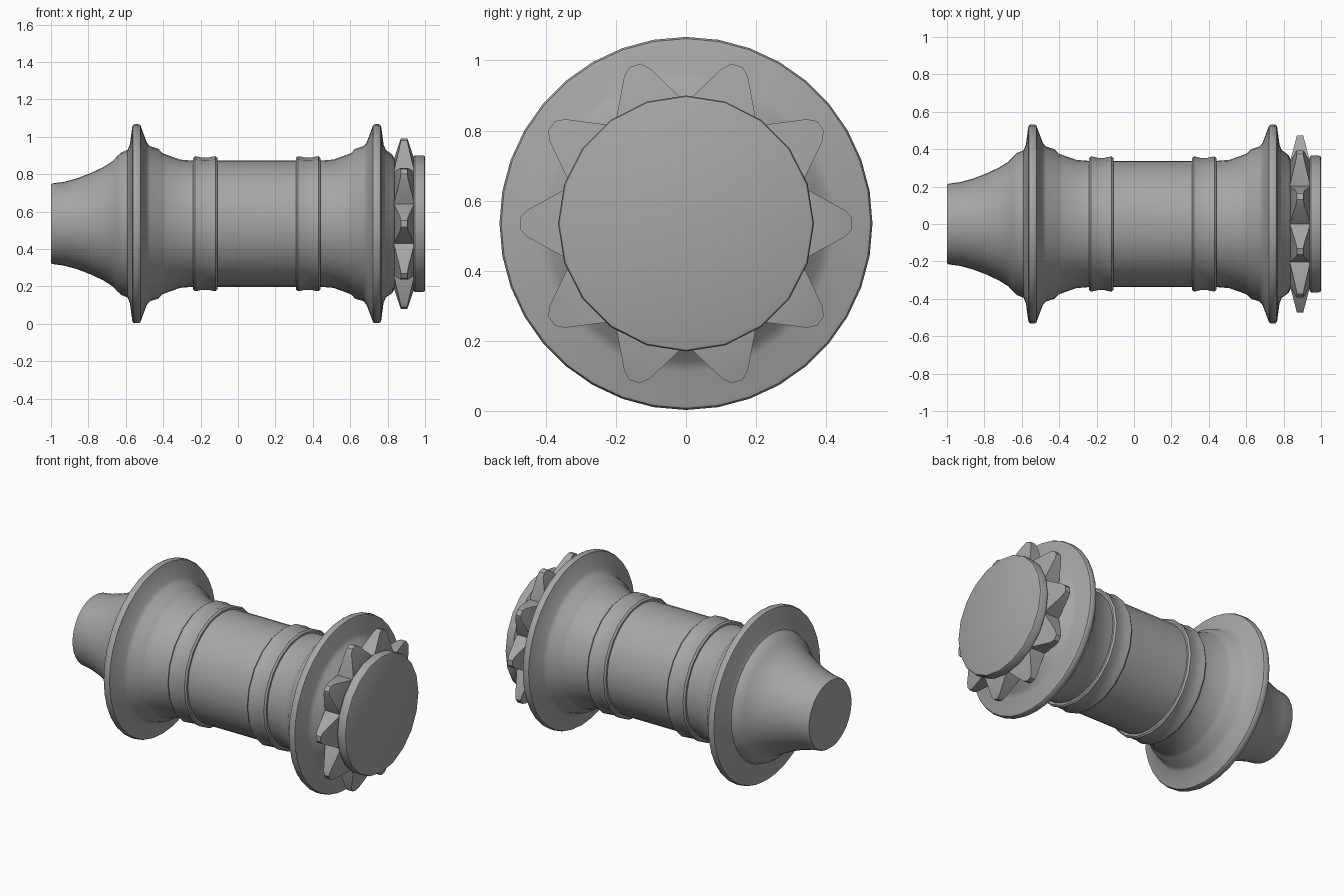
import bpy, bmesh, math

cube = bpy.data.objects.get("Cube")
if cube:
    bpy.data.objects.remove(cube, do_unlink=True)

AXIS_Z = 0.535
MID = 0.1          # mirror plane of the spool's waist

grey = bpy.data.materials.new("plain_grey")
grey.use_nodes = True
colour = (0.38, 0.38, 0.38, 1)
grey.diffuse_color = colour
grey.node_tree.nodes["Principled BSDF"].inputs["Base Color"].default_value = colour


def finish(name, bm, smooth_angle):
    bmesh.ops.recalc_face_normals(bm, faces=bm.faces)
    mesh = bpy.data.meshes.new(name)
    bm.to_mesh(mesh)
    bm.free()
    mesh.materials.append(grey)
    obj = bpy.data.objects.new(name, mesh)
    obj.location.z = AXIS_Z
    bpy.context.collection.objects.link(obj)
    bpy.ops.object.select_all(action='DESELECT')
    obj.select_set(True)
    bpy.context.view_layer.objects.active = obj
    bpy.ops.object.shade_smooth_by_angle(angle=math.radians(smooth_angle))


def lathe(name, profile, sides, smooth_angle=40):
    """Spin an (x, radius) profile around the x axis and cap both ends."""
    bm = bmesh.new()
    rings = []
    for x, r in profile:
        angles = [math.tau * i / sides for i in range(sides)]
        rings.append([bm.verts.new((x, r * math.sin(a), r * math.cos(a))) for a in angles])
    for a, b in zip(rings, rings[1:]):
        for i in range(sides):
            j = (i + 1) % sides
            bm.faces.new((a[i], a[j], b[j], b[i]))
    bm.faces.new(rings[0])
    bm.faces.new(rings[-1])
    finish(name, bm, smooth_angle)


def mirrored(profile):
    return [(2 * MID - x, r) for x, r in reversed(profile)]


# Spool body: tapered snout, two flared flanges and a straight waist
snout = [(-1, .21), (-.99, .216), (-.93, .224), (-.86, .243), (-.79, .27),
         (-.72, .303), (-.67, .335), (-.645, .362), (-.625, .38)]
flange = [(-.59, .395), (-.578, .425), (-.566, .515), (-.562, .527), (-.553, .532),
          (-.532, .532), (-.522, .527), (-.516, .51), (-.488, .435), (-.472, .415),
          (-.425, .4), (-.405, .378), (-.385, .37), (-.31, .343), (-.25, .338)]
hub = [(.825, .37), (.84, .34), (.94, .335)]
lathe("spool_body", snout + flange + mirrored(flange) + hub, 36)

# Raised bands around the waist
band = [(-.24, .33), (-.24, .352), (-.23, .361), (-.215, .359), (-.195, .354),
        (-.155, .354), (-.135, .359), (-.12, .361), (-.11, .352), (-.11, .33)]
lathe("left_band", mirrored(band), 20)
lathe("right_band", band, 20)

# End cap
lathe("end_cap", [(.935, .33), (.938, .357), (.946, .365), (.99, .365),
                  (.997, .362), (1, .355)], 20)

# Toothed wheel: wide V valleys rising to narrow blunt tips
TEETH, WHEEL_X = 10, .888
outline = []       # (angle, radius, half thickness)
for t in range(TEETH):
    centre = math.tau * (t + .5) / TEETH
    outline.append((centre - math.pi / TEETH, .345, .055))
    for side, r, half in ((-.084, .455, .022), (-.035, .474, .017),
                          (.035, .474, .017), (.084, .455, .022)):
        outline.append((centre + side, r, half))

bm = bmesh.new()
sides = []
for s in (-1, 1):
    rim = [bm.verts.new((WHEEL_X + s * h, r * math.sin(a), r * math.cos(a)))
           for a, r, h in outline]
    core = bm.verts.new((WHEEL_X + s * .055, 0, 0))
    n = len(rim)
    # sloped tooth faces between neighbouring valleys, then the flat core
    for k in range(0, n, 5):
        tooth = [rim[(k + i) % n] for i in range(6)]
        for i in range(1, 5):
            if i in (1, 4):
                continue
        bm.faces.new((tooth[0], tooth[1], tooth[4], tooth[5]))
        bm.faces.new(tooth[1:5])
        bm.faces.new((core, tooth[0], tooth[5]))
    sides.append(rim)
for i in range(n):
    j = (i + 1) % n
    bm.faces.new((sides[0][i], sides[0][j], sides[1][j], sides[1][i]))
finish("toothed_wheel", bm, 25)
